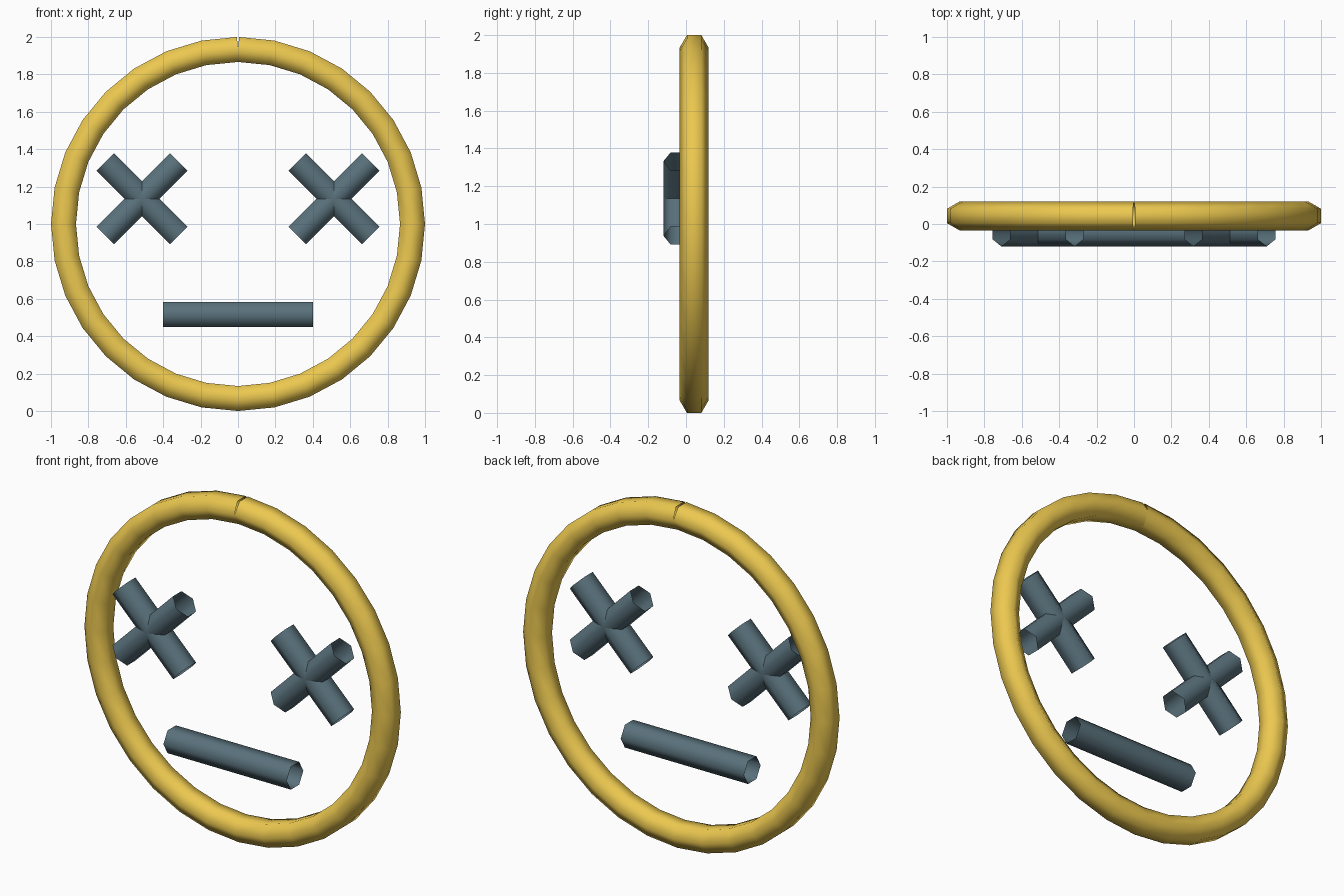
import bpy, bmesh
from math import sin, cos, pi, sqrt
from mathutils import Vector

if "Cube" in bpy.data.objects:
    bpy.data.objects.remove(bpy.data.objects["Cube"])


def material(name, color):
    mat = bpy.data.materials.new(name)
    mat.diffuse_color = color
    mat.use_nodes = True
    mat.node_tree.nodes["Principled BSDF"].inputs["Base Color"].default_value = mat.diffuse_color
    return mat


YELLOW = material("yellow", (0.84, 0.58, 0.08, 1))
SLATE = material("slate", (0.10, 0.165, 0.20, 1))
TUBE = 0.077  # radius of the six-sided tube section, points facing front and back


def tube(name, frames, mat):
    """Open-ended six-sided tube through (centre, outward direction) frames."""
    bm = bmesh.new()
    rows = []
    for centre, out in frames:
        rows.append([bm.verts.new(centre + out * TUBE * sin(k * pi / 3)
                                  - Vector((0, 1, 0)) * TUBE * cos(k * pi / 3))
                     for k in range(6)])
    for a, b in zip(rows, rows[1:]):
        for k in range(6):
            j = (k + 1) % 6
            bm.faces.new((a[k], a[j], b[j], b[k]))
    bmesh.ops.recalc_face_normals(bm, faces=bm.faces)
    mesh = bpy.data.meshes.new(name)
    bm.to_mesh(mesh)
    bm.free()
    for p in mesh.polygons:
        p.use_smooth = True
    mesh.materials.append(mat)
    obj = bpy.data.objects.new(name, mesh)
    bpy.context.collection.objects.link(obj)
    return obj


def bar(name, centre, direction, length):
    c, d = Vector(centre), Vector(direction).normalized()
    out = Vector((-d.z, 0, d.x))
    return tube(name, [(c - d * length / 2, out), (c + d * length / 2, out)], SLATE)


# Round face outline, left unwelded at the top with a hairline seam
SEGS, R = 32, 0.933
frames = []
for i in range(SEGS + 1):
    a = 2 * pi * i / SEGS
    out = Vector((sin(a), 0, cos(a)))
    frames.append((Vector((0, 0.043, 1)) + out * R, out))
ring = tube("face_ring", frames, YELLOW)
for end, side in ((0, 1), (SEGS, -1)):
    for k in (1, 2):
        ring.data.vertices[end * 6 + k].co.x += side * 0.006

# Crossed eyes
for label, x in (("left", -0.513), ("right", 0.513)):
    for n, slope in enumerate((1, -1)):
        bar(f"{label}_eye_bar_{n + 1}", (x, -0.043, 1.135), (1, 0, slope), 0.556)

# Straight mouth
bar("mouth", (0, -0.043, 0.515), (1, 0, 0), 0.8)
